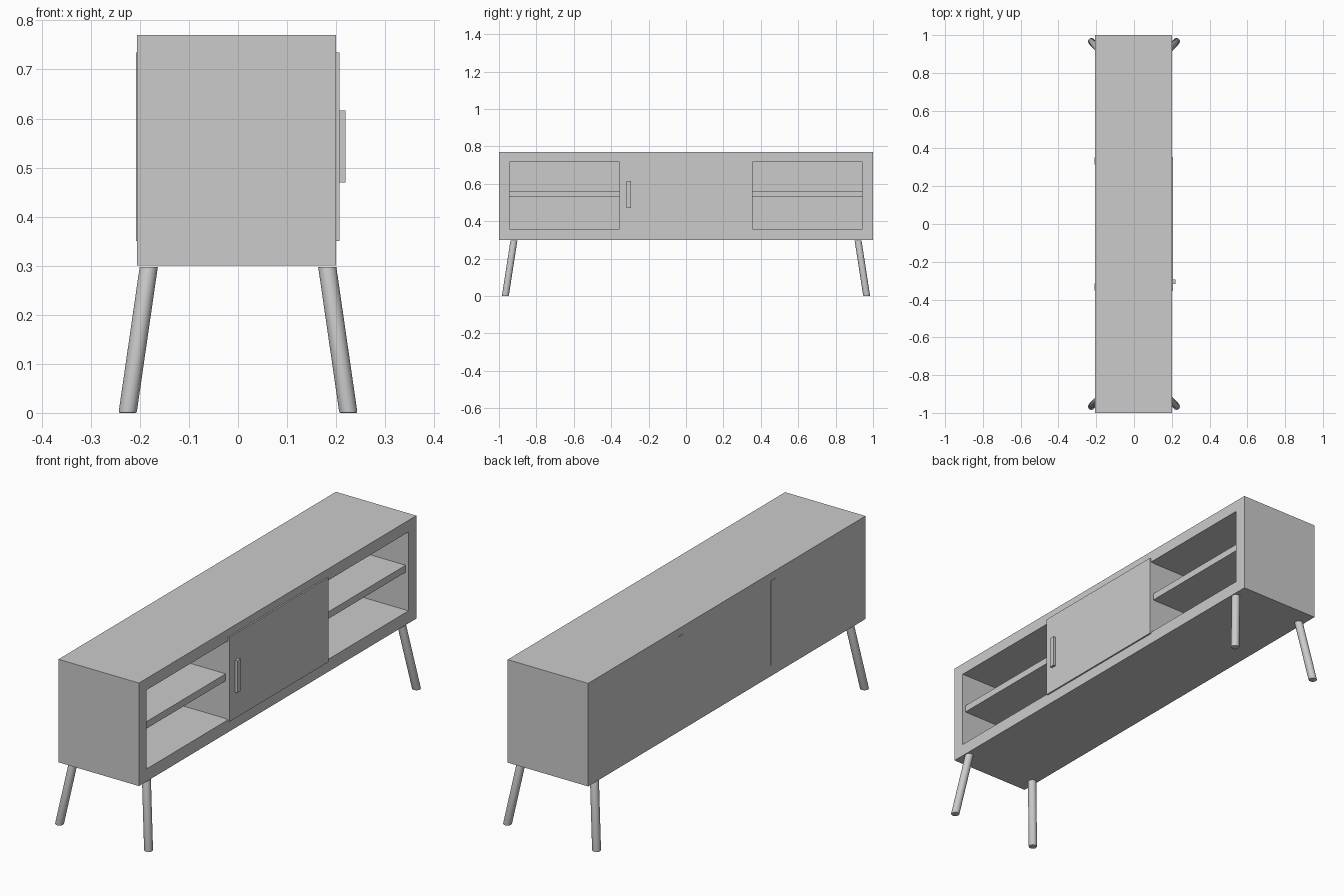
import bpy, bmesh
from mathutils import Matrix

cube = bpy.data.objects.get("Cube")
if cube:
    bpy.data.objects.remove(cube, do_unlink=True)

grey = bpy.data.materials.new("plain grey")
grey.use_nodes = True
colour = (0.6, 0.6, 0.6, 1)
grey.diffuse_color = colour
grey.node_tree.nodes["Principled BSDF"].inputs["Base Color"].default_value = colour


def finish(name, bm):
    bmesh.ops.recalc_face_normals(bm, faces=bm.faces)
    mesh = bpy.data.meshes.new(name)
    bm.to_mesh(mesh)
    bm.free()
    mesh.materials.append(grey)
    obj = bpy.data.objects.new(name, mesh)
    bpy.context.collection.objects.link(obj)
    return obj


def box(name, x, y, z):
    """Box from (low, high) pairs."""
    bm = bmesh.new()
    bmesh.ops.create_cube(bm, size=1)
    for v in bm.verts:
        v.co = [lo + (c + 0.5) * (hi - lo) for c, (lo, hi) in zip(v.co, (x, y, z))]
    return finish(name, bm)


# Cabinet shell: open on +x, hollowed by insetting and pushing in that face
BACK, FRONT, LOW, HIGH = -0.206, 0.2, 0.3, 0.77
OPEN_Y, OPEN_Z = 0.944, (0.357, 0.717)
cabinet = box("cabinet", (BACK, FRONT), (-1, 1), (LOW, HIGH))
bm = bmesh.new()
bm.from_mesh(cabinet.data)
face = max(bm.faces, key=lambda f: f.calc_center_median().x)
bmesh.ops.inset_individual(bm, faces=[face], thickness=0.05)
for v in face.verts:
    v.co.y = OPEN_Y if v.co.y > 0 else -OPEN_Y
    v.co.z = OPEN_Z[1] if v.co.z > 0.5 else OPEN_Z[0]
floor = bmesh.ops.extrude_discrete_faces(bm, faces=[face])["faces"][0]
for v in floor.verts:
    v.co.x = BACK + 0.03
bm.to_mesh(cabinet.data)
bm.free()

# Partitions and shelves on both sides of the centre bay
for side, s in (("left", 1), ("right", -1)):
    box(side + "_partition", (BACK - 0.002, 0.19), sorted((s * 0.315, s * 0.353)), (0.35, 0.735))
    box(side + "_shelf", (BACK + 0.02, 0.185), sorted((s * 0.34, s * 0.95)), (0.529, 0.561))

# Sliding door and its handle
box("door", (0.187, 0.207), (-0.356, 0.356), (0.35, 0.735))
box("door_handle", (0.206, 0.219), (-0.318, -0.294), (0.47, 0.616))

# Splayed legs, cut level at both ends
LEG_TOP = 0.297
for sx in (-1, 1):
    for sy in (-1, 1):
        bm = bmesh.new()
        bmesh.ops.create_cone(bm, cap_ends=True, segments=32, radius1=0.0185,
                              radius2=0.0185, depth=LEG_TOP,
                              matrix=Matrix.Translation((0, 0, LEG_TOP / 2)))
        rim = [e for e in bm.edges if all(v.co.z < 0.01 for v in e.verts)]
        bmesh.ops.bevel(bm, geom=rim, offset=0.003, segments=2, affect="EDGES", profile=0.5)
        for v in bm.verts:
            t = v.co.z / LEG_TOP
            v.co.x += sx * (0.225 - 0.043 * t)
            v.co.y += sy * (0.966 - 0.046 * t)
        leg = finish("leg", bm)
        leg.name = ("back" if sy > 0 else "front") + ("_left" if sx > 0 else "_right") + "_leg"
        bpy.ops.object.select_all(action="DESELECT")
        leg.select_set(True)
        bpy.context.view_layer.objects.active = leg
        bpy.ops.object.shade_smooth_by_angle()
